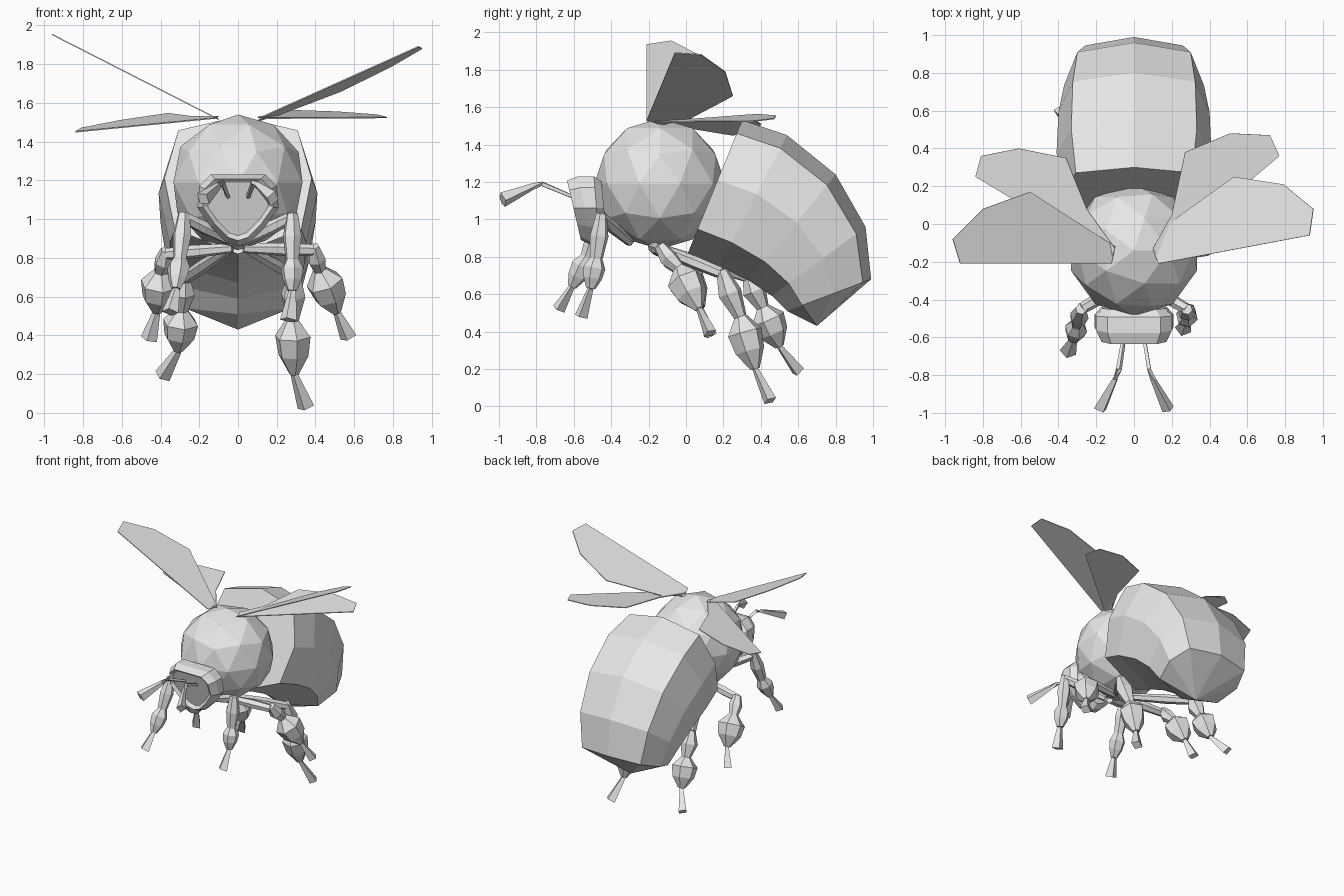
import bpy
import bmesh
from math import cos, sin, pi
from mathutils import Vector

if "Cube" in bpy.data.objects:
    bpy.data.objects.remove(bpy.data.objects["Cube"], do_unlink=True)

GREY = (0.8, 0.8, 0.8, 1.0)
grey = bpy.data.materials.new("plain grey")
grey.use_nodes = True
grey.diffuse_color = GREY
grey.node_tree.nodes["Principled BSDF"].inputs["Base Color"].default_value = GREY


def finish(name, bm):
    """Turn a bmesh into a flat-shaded grey object."""
    bmesh.ops.recalc_face_normals(bm, faces=bm.faces[:])
    mesh = bpy.data.meshes.new(name)
    bm.to_mesh(mesh)
    bm.free()
    mesh.materials.append(grey)
    obj = bpy.data.objects.new(name, mesh)
    bpy.context.collection.objects.link(obj)
    return obj


def loft(name, rings, tip=None):
    """Skin closed rings of points; close the end flat or with a fan to a tip."""
    bm = bmesh.new()
    loops = [[bm.verts.new(p) for p in ring] for ring in rings]
    count = len(loops[0])
    for a, b in zip(loops, loops[1:]):
        for i in range(count):
            j = (i + 1) % count
            bm.faces.new((a[i], a[j], b[j], b[i]))
    bm.faces.new(loops[0])
    if tip is None:
        bm.faces.new(loops[-1])
    else:
        end = bm.verts.new(tip)
        for i in range(count):
            bm.faces.new((loops[-1][i], loops[-1][(i + 1) % count], end))
    return finish(name, bm)


def tube(name, points, radii, sides=6, flat=1.0):
    """Skin a jointed limb along points, with one radius at each point."""
    points = [Vector(p) for p in points]
    rings = []
    for i, (p, r) in enumerate(zip(points, radii)):
        before, after = points[max(i - 1, 0)], points[min(i + 1, len(points) - 1)]
        along = (after - before).normalized()
        across = along.cross(Vector((0.3, 1, 0.2))).normalized()
        other = along.cross(across)
        rings.append([p + across * r * cos(2 * pi * k / sides)
                      + other * r * flat * sin(2 * pi * k / sides)
                      for k in range(sides)])
    return loft(name, rings)


def mirrored(half):
    """Complete a half outline that starts and ends on the centre line."""
    return half + [(-x, t) for x, t in reversed(half[1:-1])]


# Thorax
bm = bmesh.new()
bmesh.ops.create_icosphere(bm, subdivisions=2, radius=0.35)
bmesh.ops.translate(bm, verts=bm.verts[:], vec=(0, -0.14, 1.19))
finish("thorax", bm)

# Abdomen: each ring runs from a top point to a bottom point (y, z), with a width
section = mirrored([(0, 0), (0.81, 0.1), (1, 0.45), (0.86, 0.82), (0, 1)])
spine = [((0.30, 1.53), (0.01, 0.82), 0.38),
         ((0.54, 1.45), (0.18, 0.75), 0.41),
         ((0.80, 1.24), (0.34, 0.67), 0.40),
         ((0.96, 0.96), (0.46, 0.59), 0.37),
         ((0.99, 0.68), (0.54, 0.51), 0.32)]
rings = []
for top, bottom, width in spine:
    top, bottom = Vector((0, *top)), Vector((0, *bottom))
    rings.append([top.lerp(bottom, t) + Vector((x * width, 0, 0)) for x, t in section])
loft("abdomen", rings, tip=(0, 0.70, 0.43))

# Head: a shield outline with bevelled rims and a sunken face
shield = mirrored([(0, 1.23), (0.14, 1.23), (0.2, 1.17), (0.21, 1.06),
                   (0.14, 0.96), (0.06, 0.88), (0, 0.86)])
rings = []
for y, size in ((-0.45, 0.82), (-0.49, 1), (-0.57, 1), (-0.63, 0.86), (-0.61, 0.74)):
    rings.append([(x * size, y + (1.2 - z) * (0.2 if y < -0.5 else 0.08),
                   1.07 + (z - 1.07) * size) for x, z in shield])
loft("head", rings)

# Antennae
for side, label in ((1, "left"), (-1, "right")):
    tube(label + "_antenna",
         [(side * 0.05, -0.58, 1.11), (side * 0.08, -0.77, 1.19),
          (side * 0.10, -0.82, 1.175), (side * 0.18, -0.98, 1.105)],
         (0.012, 0.016, 0.018, 0.042), sides=4, flat=0.8)

# Legs: hip, knee, pinched joint, ankle and toe
legs = {
    "left_front": ((0.02, -0.30, 0.88), (0.28, -0.45, 1.01), (0.28, -0.48, 0.79),
                   (0.28, -0.51, 0.63), (0.26, -0.56, 0.48)),
    "right_front": ((-0.02, -0.30, 0.88), (-0.28, -0.45, 1.01), (-0.30, -0.53, 0.80),
                    (-0.32, -0.61, 0.64), (-0.35, -0.68, 0.52)),
    "left_middle": ((0.03, -0.18, 0.85), (0.39, -0.14, 0.84), (0.42, -0.04, 0.74),
                    (0.51, 0.07, 0.52), (0.57, 0.13, 0.39)),
    "right_middle": ((-0.03, -0.18, 0.85), (-0.37, -0.12, 0.82), (-0.40, -0.03, 0.73),
                     (-0.42, 0.08, 0.52), (-0.46, 0.13, 0.38)),
    "left_rear": ((0.04, -0.15, 0.85), (0.29, 0.19, 0.71), (0.28, 0.29, 0.48),
                  (0.29, 0.37, 0.20), (0.35, 0.45, 0.03)),
    "right_rear": ((-0.04, -0.15, 0.85), (-0.28, 0.33, 0.69), (-0.29, 0.41, 0.53),
                   (-0.31, 0.50, 0.32), (-0.39, 0.60, 0.19)),
}
bulges = {"front": (0.05, 0.06), "middle": (0.05, 0.10), "rear": (0.065, 0.095)}
for label, joints in legs.items():
    hip, knee, pinch, ankle, toe = map(Vector, joints)
    upper, lower = bulges[label.split("_")[1]]
    tube(label + "_thigh", (hip, hip.lerp(knee, 0.6), knee), (0.025, 0.035, 0.03))
    tube(label + "_shin",
         (knee + Vector((0, 0, 0.02)), knee.lerp(pinch, 0.45), pinch,
          pinch.lerp(ankle, 0.3), pinch.lerp(ankle, 0.65), ankle),
         (0.03, upper, 0.035, lower, lower * 0.85, 0.025))
    tube(label + "_foot", (ankle, toe), (0.02, 0.045), sides=4, flat=0.8)

# Wings: flat outlines (x, y), tilted outward by rise and backward by pitch
wings = {
    "left_front_wing": (0.474, -0.131, [(0.13, -0.21), (0.93, -0.06), (0.95, 0.08),
                        (0.79, 0.21), (0.53, 0.25), (0.21, 0.02), (0.10, -0.13)]),
    "right_front_wing": (0.51, 0, [(-0.12, -0.21), (-0.92, -0.21), (-0.96, -0.08),
                         (-0.80, 0.08), (-0.55, 0.17), (-0.10, -0.12)]),
    "left_rear_wing": (-0.07, 0.09, [(0.13, -0.18), (0.77, 0.36), (0.72, 0.47),
                       (0.51, 0.48), (0.27, 0.38), (0.20, 0.05), (0.10, -0.13)]),
    "right_rear_wing": (-0.172, 0.124, [(-0.12, -0.18), (-0.84, 0.25), (-0.81, 0.36),
                        (-0.61, 0.40), (-0.36, 0.35), (-0.25, 0.08), (-0.10, -0.13)]),
}
for name, (rise, pitch, outline) in wings.items():
    bm = bmesh.new()
    bm.faces.new([bm.verts.new((x, y, 1.52 + rise * (abs(x) - 0.11) + pitch * (y + 0.2)))
                  for x, y in outline])
    wing = finish(name, bm)
    skin = wing.modifiers.new("thickness", "SOLIDIFY")
    skin.thickness = 0.006
    skin.offset = 0
